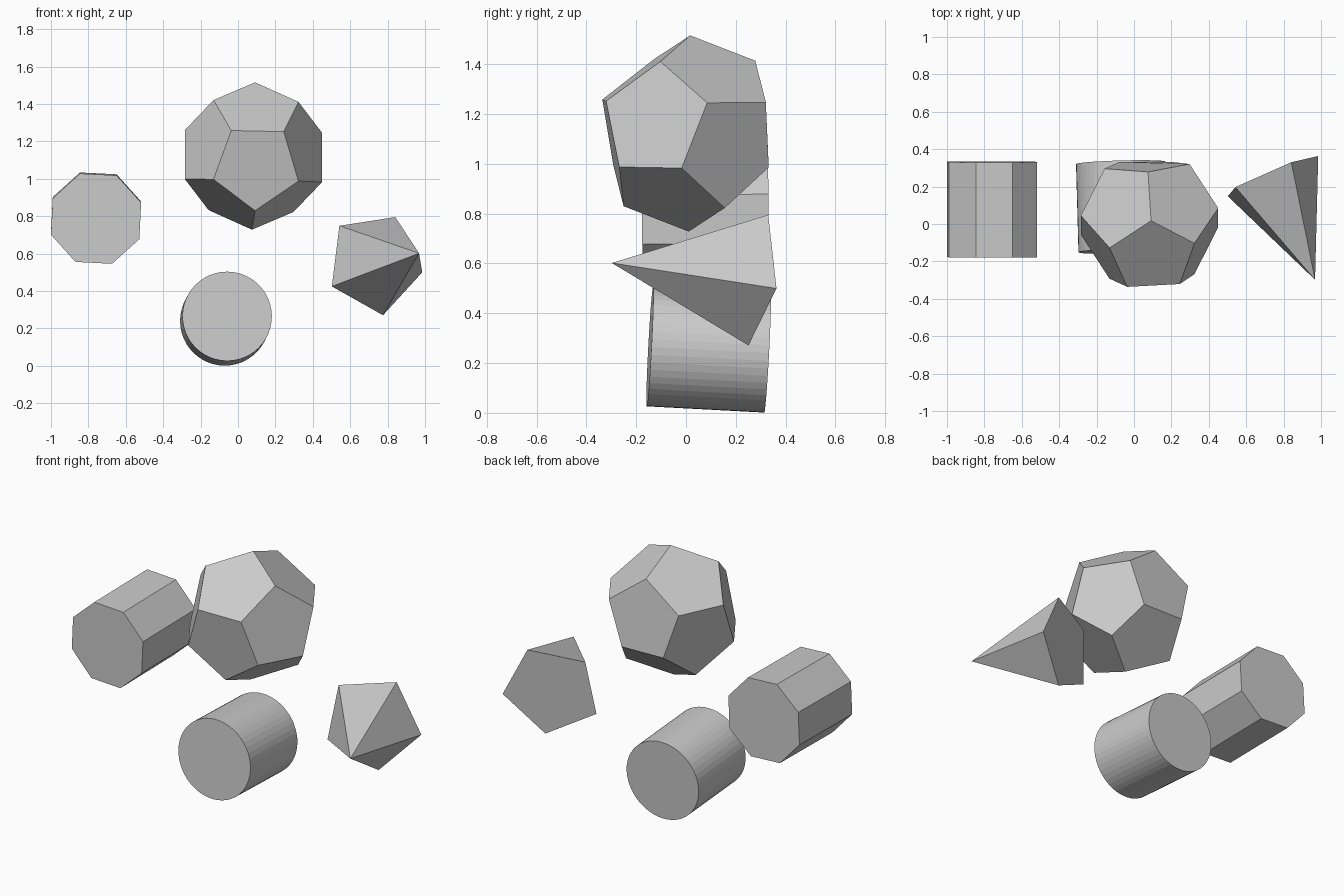
import bpy, bmesh
from math import cos, sin, tau
from mathutils import Vector, Matrix

if "Cube" in bpy.data.objects:
    bpy.data.objects.remove(bpy.data.objects["Cube"])


def frame(origin, axis, ref):
    """Local space with z along axis and x towards ref."""
    z = Vector(axis).normalized()
    x = Vector(ref)
    x = (x - z * x.dot(z)).normalized()
    m = Matrix((x, z.cross(x), z)).transposed().to_4x4()
    return Matrix.Translation(origin) @ m


def ring(bm, m, n, r, h, turn=0.0):
    return [bm.verts.new(m @ Vector((r * cos(tau * (k + turn) / n),
                                     r * sin(tau * (k + turn) / n), h)))
            for k in range(n)]


def finish(bm, name):
    bmesh.ops.recalc_face_normals(bm, faces=bm.faces[:])
    me = bpy.data.meshes.new(name)
    bm.to_mesh(me)
    bm.free()
    ob = bpy.data.objects.new(name, me)
    bpy.context.collection.objects.link(ob)
    return ob


def prism(name, start, end, n, r, ref):
    axis = Vector(end) - Vector(start)
    m = frame(start, axis, ref)
    bm = bmesh.new()
    a, b = ring(bm, m, n, r, 0), ring(bm, m, n, r, axis.length)
    bm.faces.new(a)
    bm.faces.new(b)
    for k in range(n):
        j = (k + 1) % n
        bm.faces.new((a[k], a[j], b[j], b[k]))
    return finish(bm, name)


def pyramid(name, base, apex, n, r, ref):
    m = frame(base, Vector(apex) - Vector(base), ref)
    bm = bmesh.new()
    a, tip = ring(bm, m, n, r, 0), bm.verts.new(apex)
    bm.faces.new(a)
    for k in range(n):
        bm.faces.new((a[k], a[(k + 1) % n], tip))
    return finish(bm, name)


def dodecahedron(name, centre, r, normal, ref, back):
    m = frame(centre, normal, ref)
    bm = bmesh.new()
    a = ring(bm, m, 5, 0.607 * r, 0.795 * r)
    b = ring(bm, m, 5, 0.982 * r, 0.188 * r)
    c = ring(bm, m, 5, 0.982 * r, -0.188 * r, 0.5)
    d = ring(bm, m, 5, 0.607 * r, -0.795 * r, 0.5)
    bm.faces.new(a)
    bm.faces.new(d)
    for k in range(5):
        j = (k + 1) % 5
        bm.faces.new((a[k], b[k], c[k], b[j], a[j]))
        bm.faces.new((d[k], c[k], b[j], c[j], d[j]))
    # rear corners pressed onto the common back plane
    for v in bm.verts:
        v.co.y = min(v.co.y, back)
    return finish(bm, name)


# eight-sided block on the left
prism("octagonal_prism", (-0.759, -0.177, 0.787), (-0.759, 0.332, 0.793), 8, 0.256,
      (0.942, 0, 0.335))

# round block at the bottom
prism("cylinder", (-0.058, -0.145, 0.265), (-0.071, 0.327, 0.240), 48, 0.239, (1, 0, 0))

# five-sided pyramid on the right, tip leaning forward
pyramid("pentagonal_pyramid", (0.729, 0.258, 0.548), (0.968, -0.298, 0.602), 5, 0.281,
        (0.271, 0.072, -0.045))

# twelve-sided block at the top
dodecahedron("dodecahedron", (0.083, 0.014, 1.122), 0.394,
             (0.0154, -0.308, -0.057), (0.008, -0.265, -0.292), 0.332)
